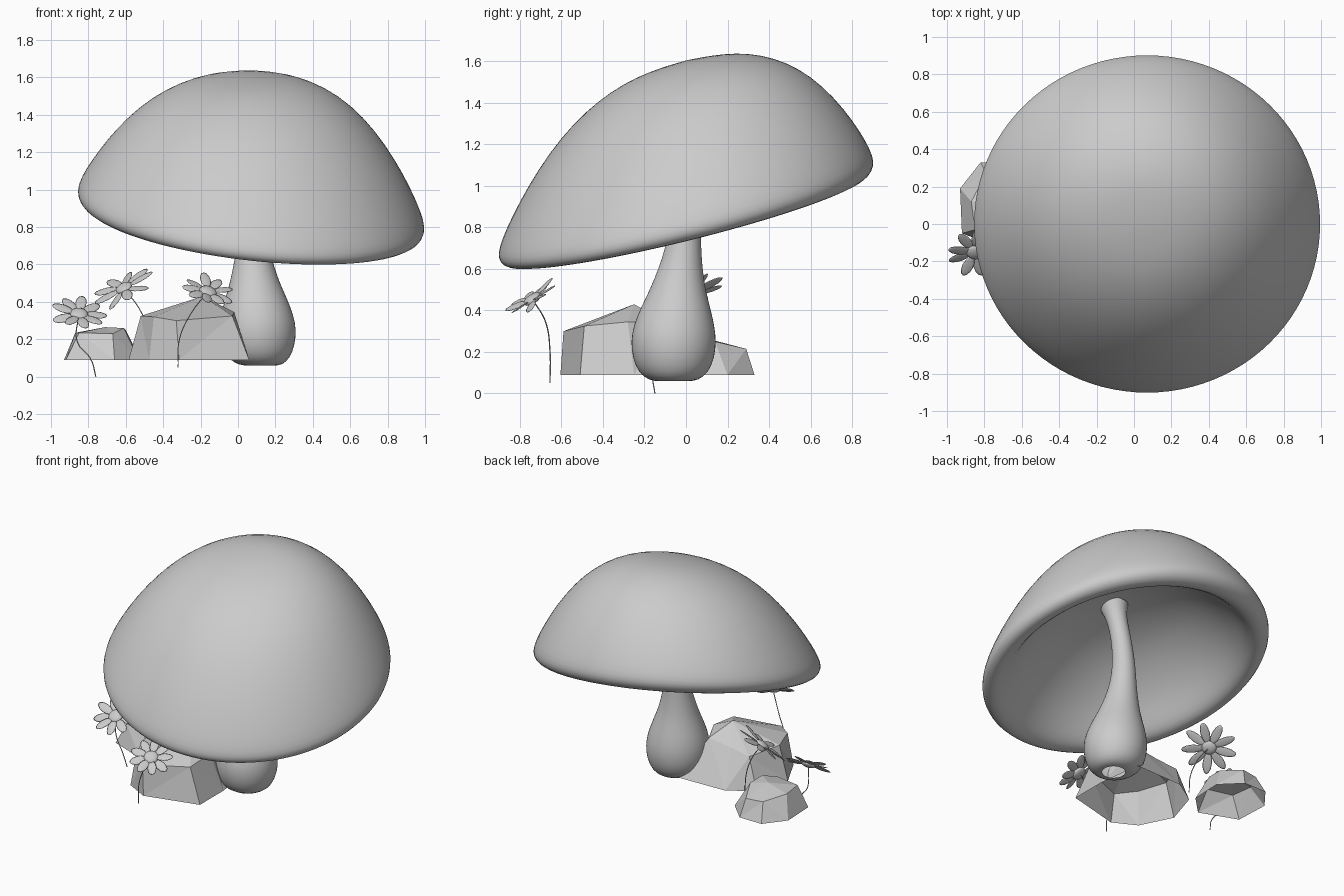
import bpy, bmesh, math, random
from mathutils import Vector, Matrix

if "Cube" in bpy.data.objects:
    bpy.data.objects.remove(bpy.data.objects["Cube"])

random.seed(4)


def finish(name, bm, smooth=True):
    bmesh.ops.recalc_face_normals(bm, faces=bm.faces)
    me = bpy.data.meshes.new(name)
    bm.to_mesh(me)
    bm.free()
    for p in me.polygons:
        p.use_smooth = smooth
    ob = bpy.data.objects.new(name, me)
    bpy.context.collection.objects.link(ob)
    return ob


def bridge(bm, rings):
    for a, b in zip(rings, rings[1:]):
        n = len(a)
        for i in range(n):
            bm.faces.new((a[i], a[(i + 1) % n], b[(i + 1) % n], b[i]))


def fan(bm, ring, co):
    tip = bm.verts.new(co)
    for i in range(len(ring)):
        bm.faces.new((ring[i], ring[(i + 1) % len(ring)], tip))


def add_subsurf(ob, levels):
    m = ob.modifiers.new("smooth", 'SUBSURF')
    m.levels = m.render_levels = levels


# Cap: hollow dome, round in plan, slanted; the sideways slant fades to the top
def cap_point(r, h, a):
    x, y = r * 1.034 * math.cos(a), r * 1.008 * math.sin(a)
    fade = 1 - 0.9 * max(h, 0) / 0.7
    return (0.07 + x, y, 0.905 + h - 0.108 * x * fade + 0.245 * y)


profile = [(0.12, 0.693), (0.24, 0.677), (0.36, 0.637), (0.48, 0.572), (0.6, 0.474),
           (0.71, 0.345), (0.8, 0.21), (0.865, 0.09), (0.896, 0.015), (0.9, -0.03),
           (0.88, -0.065), (0.84, -0.083), (0.79, -0.072), (0.745, -0.03), (0.69, 0.045),
           (0.6, 0.15), (0.45, 0.265), (0.3, 0.335), (0.13, 0.37)]
N = 48
bm = bmesh.new()
rings = [[bm.verts.new(cap_point(r, h, math.tau * i / N)) for i in range(N)]
         for r, h in profile]
bridge(bm, rings)
fan(bm, rings[0], cap_point(0, 0.7, 0))
fan(bm, rings[-1], cap_point(0, 0.38, 0))
add_subsurf(finish("cap", bm), 1)

# Stalk: bulbous foot open below, thin curved neck flaring into the cap
stalk = [(0.06, 0.12, -0.06, 0.075), (0.062, 0.12, -0.06, 0.118), (0.1, 0.11, -0.06, 0.17),
         (0.17, 0.107, -0.06, 0.199), (0.25, 0.106, -0.06, 0.208), (0.33, 0.102, -0.058, 0.197),
         (0.42, 0.097, -0.05, 0.166), (0.5, 0.09, -0.04, 0.135), (0.6, 0.083, -0.027, 0.107),
         (0.7, 0.08, -0.013, 0.087), (0.82, 0.08, -0.005, 0.075), (0.95, 0.09, -0.005, 0.068),
         (1.1, 0.11, -0.015, 0.064), (1.2, 0.13, -0.03, 0.07), (1.28, 0.14, -0.045, 0.1)]
N = 24
bm = bmesh.new()
bridge(bm, [[bm.verts.new((cx + r * math.cos(math.tau * i / N),
                           cy + r * math.sin(math.tau * i / N), z)) for i in range(N)]
            for z, cx, cy, r in stalk])
add_subsurf(finish("stalk", bm), 1)


# Rocks: faceted shells, open below
def rock(name, base, shoulder, peak):
    bm = bmesh.new()
    low = [bm.verts.new((x, y, 0.09)) for x, y in base]
    top = [bm.verts.new(p) for p in shoulder]
    bridge(bm, [low, top])
    fan(bm, top, peak)
    bmesh.ops.triangulate(bm, faces=bm.faces[:])
    finish(name, bm, smooth=False)


rock("large_rock",
     [(0.06, -0.51), (-0.315, -0.605), (-0.475, -0.52), (-0.585, -0.3),
      (-0.51, -0.06), (-0.34, 0.05), (0.02, 0.06), (0.06, -0.25)],
     [(-0.03, -0.49, 0.325), (-0.33, -0.59, 0.3), (-0.45, -0.49, 0.32), (-0.52, -0.3, 0.325),
      (-0.43, -0.09, 0.3), (-0.28, -0.1, 0.32), (-0.11, -0.1, 0.345), (-0.02, -0.28, 0.345)],
     (-0.19, -0.25, 0.43))
rock("small_rock",
     [(-0.66, -0.15), (-0.92, -0.05), (-0.93, 0.19), (-0.82, 0.33),
      (-0.65, 0.33), (-0.52, 0.2), (-0.53, -0.02)],
     [(-0.67, -0.07, 0.23), (-0.85, -0.03, 0.235), (-0.87, 0.12, 0.235), (-0.79, 0.27, 0.215),
      (-0.67, 0.29, 0.215), (-0.6, 0.14, 0.25), (-0.61, 0.02, 0.26)],
     (-0.71, 0.1, 0.265))


# Flowers: thin bent stem, squashed centre, ring of leaf-shaped petals
def flower(name, path, normal, radius):
    cu = bpy.data.curves.new(name + "_stem", 'CURVE')
    cu.dimensions = '3D'
    cu.bevel_depth = 0.003
    cu.bevel_resolution = 1
    sp = cu.splines.new('BEZIER')
    sp.bezier_points.add(len(path) - 1)
    for bp, p in zip(sp.bezier_points, path):
        bp.co = p
        bp.handle_left_type = bp.handle_right_type = 'AUTO'
    bpy.context.collection.objects.link(bpy.data.objects.new(name + "_stem", cu))

    frame = (Matrix.Translation(path[-1]) @
             Vector(normal).to_track_quat('Z', 'Y').to_matrix().to_4x4())
    bm = bmesh.new()
    bmesh.ops.create_uvsphere(bm, u_segments=16, v_segments=8, radius=1,
                              matrix=frame @ Matrix.Diagonal((0.048, 0.048, 0.02, 1)))
    finish(name + "_centre", bm)

    bm = bmesh.new()
    count = 9
    half = (radius - 0.03) / 2
    for i in range(count):
        spin = Matrix.Rotation(math.tau * i / count, 4, 'Z')
        lift = Matrix.Rotation(random.uniform(-0.2, 0.1), 4, 'Y')
        twist = Matrix.Rotation(random.uniform(-0.2, 0.2), 4, 'X')
        m = (frame @ spin @ lift @ Matrix.Translation((0.03 + half, 0, 0)) @ twist @
             Matrix.Diagonal((half, 0.03, 0.004, 1)))
        bmesh.ops.create_uvsphere(bm, u_segments=12, v_segments=6, radius=1, matrix=m)
    finish(name + "_petals", bm)


flower("front_flower",
       [(-0.32, -0.655, 0.05), (-0.313, -0.655, 0.2), (-0.25, -0.675, 0.34), (-0.16, -0.74, 0.455)],
       (0.27, -0.52, 0.8), 0.143)
flower("tall_flower",
       [(-0.46, 0.0, 0.1), (-0.47, 0.0, 0.22), (-0.52, 0.01, 0.35), (-0.61, 0.02, 0.475)],
       (-0.42, -0.42, 0.8), 0.18)
flower("left_flower",
       [(-0.76, -0.15, 0.0), (-0.785, -0.16, 0.09), (-0.86, -0.13, 0.19), (-0.85, -0.15, 0.335)],
       (0.05, -0.6, 0.78), 0.152)
